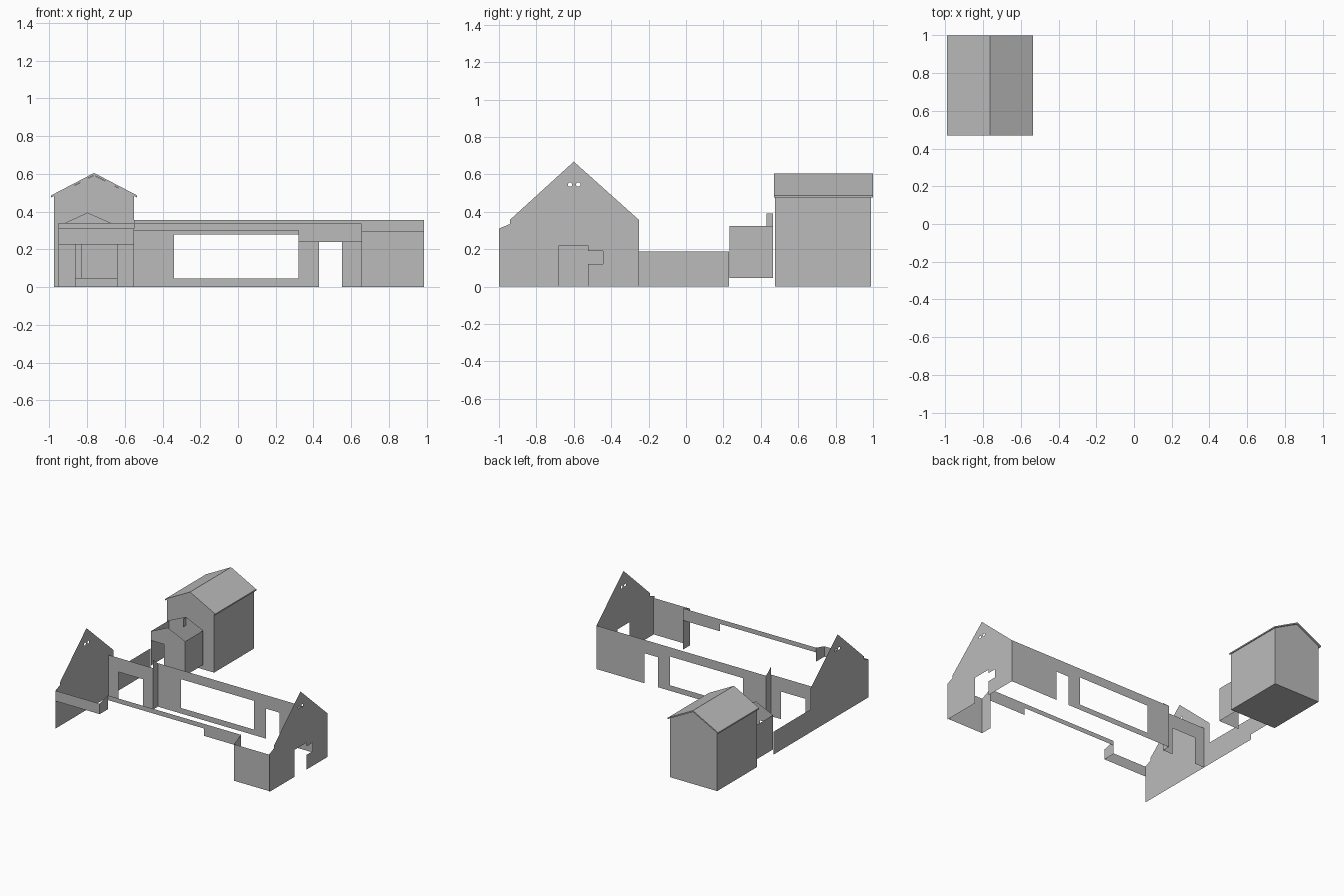
import bpy, bmesh, math
from mathutils import Vector

cube = bpy.data.objects.get("Cube")
if cube:
    bpy.data.objects.remove(cube, do_unlink=True)

grey = bpy.data.materials.new("plain_grey")
grey.use_nodes = True
COLOUR = (0.5, 0.5, 0.5, 1)
grey.diffuse_color = COLOUR
grey.node_tree.nodes["Principled BSDF"].inputs["Base Color"].default_value = COLOUR


def finish(name, bm):
    mesh = bpy.data.meshes.new(name)
    bm.to_mesh(mesh)
    bm.free()
    mesh.materials.append(grey)
    obj = bpy.data.objects.new(name, mesh)
    bpy.context.collection.objects.link(obj)
    return obj


def wall(name, axis, pos, outline, holes=()):
    """Flat sheet wall on a plane of constant x or y; points are (along, z)."""
    bm = bmesh.new()
    place = (lambda p: (pos, p[0], p[1])) if axis == "x" else (lambda p: (p[0], pos, p[1]))
    edges = []
    for loop in (outline, *holes):
        vs = [bm.verts.new(place(p)) for p in loop]
        edges += [bm.edges.new((a, b)) for a, b in zip(vs, vs[1:] + vs[:1])]
    normal = Vector((1, 0, 0)) if axis == "x" else Vector((0, -1, 0))
    bmesh.ops.triangle_fill(bm, use_beauty=True, edges=edges, normal=normal)
    return finish(name, bm)


def rect(a0, a1, z0, z1):
    return [(a0, z0), (a1, z0), (a1, z1), (a0, z1)]


def ring(a, z, r, n=8):
    return [(a + r * math.cos(2 * math.pi * (i + .5) / n),
             z + r * math.sin(2 * math.pi * (i + .5) / n)) for i in range(n)]


def prism(name, profile, y0, y1):
    """Solid made from an (x, z) profile extruded along y."""
    bm = bmesh.new()
    face = bm.faces.new([bm.verts.new((x, y0, z)) for x, z in profile])
    out = bmesh.ops.extrude_face_region(bm, geom=[face])
    moved = [g for g in out["geom"] if isinstance(g, bmesh.types.BMVert)]
    bmesh.ops.translate(bm, verts=moved, vec=(0, y1 - y0, 0))
    bmesh.ops.recalc_face_normals(bm, faces=bm.faces)
    return finish(name, bm)


L, R = -0.95, 0.985        # gable planes
JOG_L, JOG_R = -0.55, 0.655  # where the long walls step

# Gable end walls, each with two small round vents
slope = [(-0.25, 0.355), (-0.6, 0.668), (-0.94, 0.358), (-0.94, 0.335), (-1, 0.31)]
vents = [ring(y, 0.545, 0.012) for y in (-0.62, -0.576)]
doorway = [(-0.68, 0), (-0.68, 0.22), (-0.525, 0.22), (-0.525, 0.19),
           (-0.445, 0.19), (-0.445, 0.12), (-0.525, 0.12), (-0.525, 0)]
wall("left_gable", "x", L, [(-1, 0), (-0.25, 0)] + slope, vents)
wall("right_gable", "x", R, [(-1, 0)] + doorway + [(-0.25, 0)] + slope, vents)

# Back long wall with wide window and door
wall("back_wall", "y", -0.25,
     [(JOG_L, 0), (0.43, 0), (0.43, 0.245), (0.55, 0.245), (0.55, 0), (R, 0),
      (R, 0.355), (JOG_L, 0.355)],
     [rect(-0.34, 0.32, 0.045, 0.28)])
wall("back_porch_wall", "y", -0.315,
     [(L, 0), (-0.86, 0), (-0.86, 0.225), (-0.64, 0.225), (-0.64, 0),
      (JOG_L, 0), (JOG_L, 0.34), (L, 0.34)])
wall("back_porch_return", "x", JOG_L,
     [(-0.315, 0), (-0.25, 0), (-0.25, 0.355), (-0.315, 0.41)])

# Front long wall: hanging beams and a solid right bay
wall("front_left_beam", "y", -1, rect(L, JOG_L, 0.225, 0.31))
wall("front_left_return", "x", JOG_L,
     [(-1, 0.225), (-0.895, 0.225), (-0.895, 0.338), (-1, 0.31)])
wall("front_beam", "y", -0.895,
     [(JOG_L, 0.3), (0.32, 0.3), (0.32, 0.24), (JOG_R, 0.24), (JOG_R, 0.338), (JOG_L, 0.338)])
wall("front_right_return", "x", JOG_R,
     [(-0.99, 0), (-0.895, 0), (-0.895, 0.338), (-0.99, 0.298)])
wall("front_right_wall", "y", -0.99, rect(JOG_R, R, 0, 0.298))

# Yard wall
wall("yard_wall", "x", L, rect(-0.25, 0.23, 0, 0.187))

# Roofless shed
gable = [(-0.64, 0.325), (-0.797, 0.395), (L, 0.325)]
wall("shed_front", "y", 0.232,
     [(L, 0.25), (-0.83, 0.25), (-0.83, 0.045), (-0.64, 0.045)] + gable)
wall("shed_back", "y", 0.465, [(L, 0.045), (-0.64, 0.045)] + gable)
for side, x in (("left", L), ("right", -0.64)):
    wall("shed_side_" + side, "x", x, rect(0.232, 0.465, 0.045, 0.325))
wall("shed_ridge_post", "x", -0.797, rect(0.43, 0.465, 0.325, 0.39))

# Small house with overhanging roof
MID = -0.7625
prism("house_body", [(-0.975, 0), (-0.55, 0), (-0.55, 0.483), (MID, 0.592), (-0.975, 0.483)],
      0.477, 0.99)
prism("house_roof", [(-0.99, 0.475), (MID, 0.593), (-0.535, 0.475),
                     (-0.535, 0.486), (MID, 0.605), (-0.99, 0.486)], 0.47, 1.0)

# Thin frame around the house hatch
wall("house_hatch_frame", "x", -0.546, rect(0.547, 0.65, 0.03, 0.162),
     [rect(0.551, 0.646, 0.034, 0.158)])
wall("house_hatch", "x", -0.548, rect(0.551, 0.646, 0.034, 0.158))
